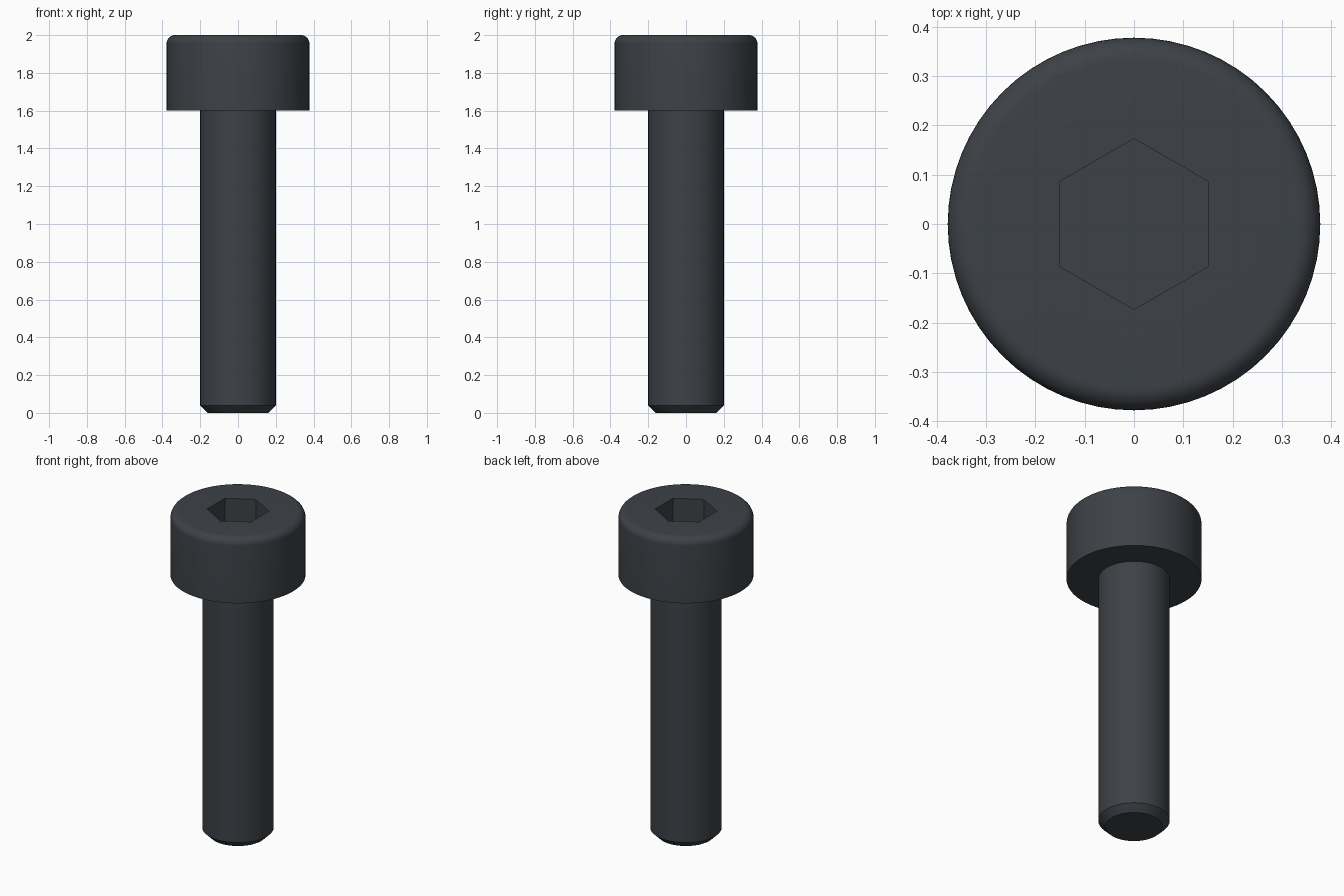
import bpy, bmesh, math
from mathutils import Matrix, Vector

default = bpy.data.objects.get("Cube")
if default:
    bpy.data.objects.remove(default, do_unlink=True)

HEAD_R, SHANK_R, SOCKET_R = 0.378, 0.2, 0.1732
TOP, HEAD_BASE, SOCKET_FLOOR = 2.0, 1.6, 1.8
FILLET, CHAMFER, SIDES = 0.045, 0.04, 64

# Dark oxide steel
steel = bpy.data.materials.new("dark_steel")
steel.use_nodes = True
colour = (0.047, 0.054, 0.063, 1)
steel.diffuse_color = colour
steel.node_tree.nodes["Principled BSDF"].inputs["Base Color"].default_value = colour


def add_object(name, bm):
    bmesh.ops.recalc_face_normals(bm, faces=bm.faces)
    mesh = bpy.data.meshes.new(name)
    bm.to_mesh(mesh)
    bm.free()
    mesh.materials.append(steel)
    obj = bpy.data.objects.new(name, mesh)
    bpy.context.collection.objects.link(obj)
    return obj


# Half profile: chamfered shank, underside of the head, rounded top rim
profile = [(0, 0), (SHANK_R - CHAMFER, 0), (SHANK_R, CHAMFER),
           (SHANK_R, HEAD_BASE), (HEAD_R, HEAD_BASE)]
for i in range(9):
    a = math.pi / 2 * i / 8
    profile.append((HEAD_R - FILLET + FILLET * math.cos(a),
                    TOP - FILLET + FILLET * math.sin(a)))
profile.append((0, TOP))

# Revolve the profile into the solid bolt
bm = bmesh.new()
verts = [bm.verts.new((r, 0, z)) for r, z in profile]
edges = [bm.edges.new(pair) for pair in zip(verts, verts[1:])]
bmesh.ops.spin(bm, geom=verts + edges, cent=(0, 0, 0), axis=(0, 0, 1),
               angle=math.tau, steps=SIDES)
bmesh.ops.remove_doubles(bm, verts=bm.verts, dist=0.0001)
# Merge the flat end fans into single faces
poles = [v for v in bm.verts if math.hypot(v.co.x, v.co.y) < 0.001]
bmesh.ops.dissolve_verts(bm, verts=poles)
bolt = add_object("socket_head_bolt", bm)

# Hexagonal cutter with corners on the y axis
bm = bmesh.new()
height = 0.4
bmesh.ops.create_cone(
    bm, cap_ends=True, segments=6, radius1=SOCKET_R, radius2=SOCKET_R, depth=height,
    matrix=Matrix.Translation((0, 0, SOCKET_FLOOR + height / 2)))
corner = max((v.co for v in bm.verts), key=lambda c: c.y)
turn = math.pi / 2 - math.atan2(corner.y, corner.x)
bmesh.ops.rotate(bm, verts=bm.verts, cent=Vector(), matrix=Matrix.Rotation(turn, 3, "Z"))
cutter = add_object("socket_cutter", bm)
cutter.hide_render = True

# Cut the drive socket, then discard the cutter
cut = bolt.modifiers.new("drive_socket", "BOOLEAN")
cut.operation = "DIFFERENCE"
cut.solver = "EXACT"
cut.object = cutter
bpy.ops.object.select_all(action="DESELECT")
bolt.select_set(True)
bpy.context.view_layer.objects.active = bolt
bpy.ops.object.modifier_apply(modifier=cut.name)
bpy.data.objects.remove(cutter, do_unlink=True)

# Smooth round surfaces with crisp edges
bpy.ops.object.shade_smooth_by_angle(angle=math.radians(30))
